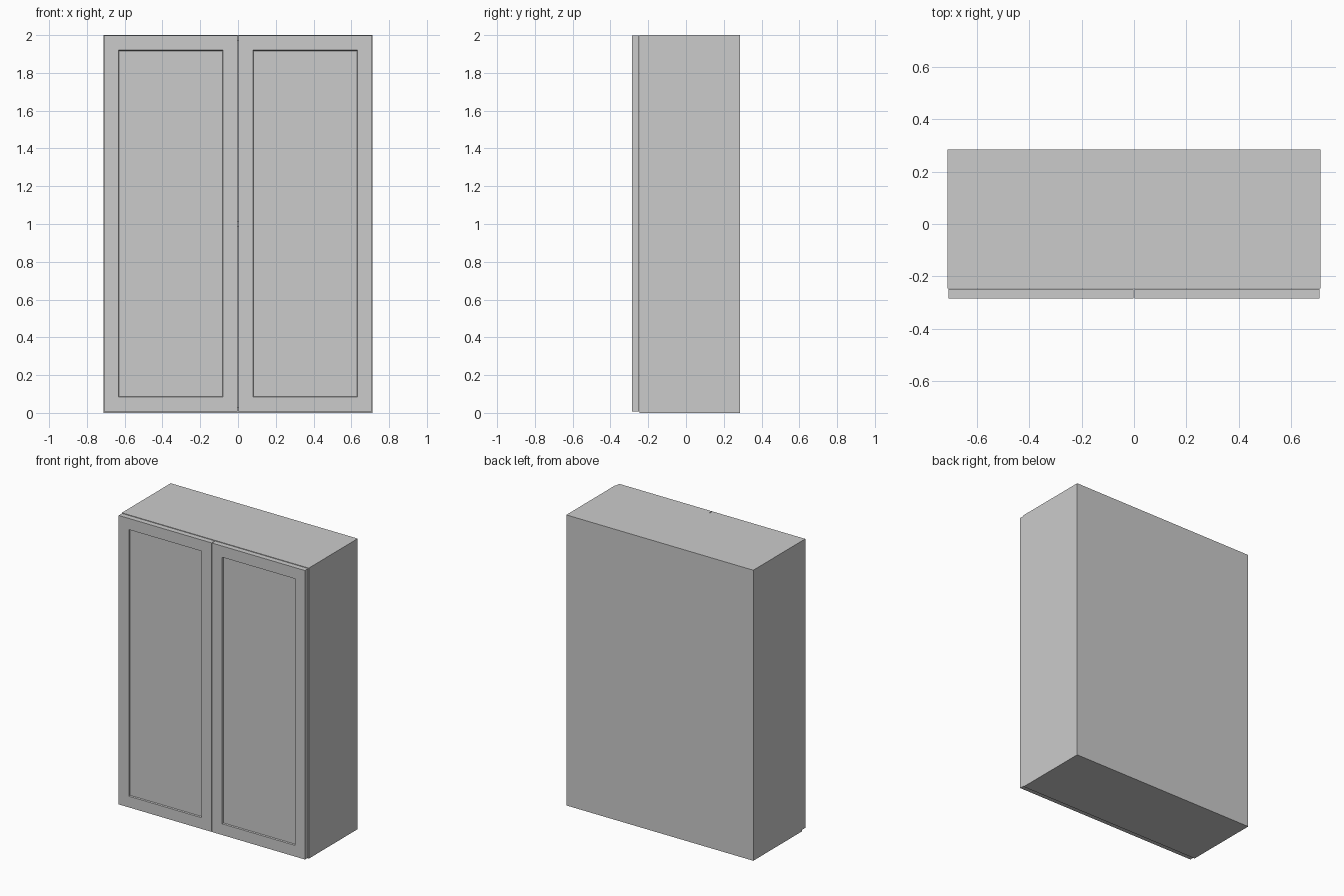
import bpy, bmesh

if "Cube" in bpy.data.objects:
    bpy.data.objects.remove(bpy.data.objects["Cube"])

X, YF, YB, H = 0.712, -0.247, 0.285, 2.0   # carcass half width, front, back, height
T = 0.031                                  # board thickness


def mesh_object(name, bm):
    me = bpy.data.meshes.new(name)
    bm.to_mesh(me)
    bm.free()
    ob = bpy.data.objects.new(name, me)
    bpy.context.collection.objects.link(ob)
    return ob


def box_bm(lo, hi):
    bm = bmesh.new()
    bmesh.ops.create_cube(bm, size=1)
    for v in bm.verts:
        v.co = [(a + b) / 2 + c * (b - a) for a, b, c in zip(lo, hi, v.co)]
    return bm


def board(name, lo, hi):
    return mesh_object(name, box_bm(lo, hi))


def door(name, x0, x1):
    # Slab with a recessed centre panel on the front face
    bm = box_bm((x0, -0.285, 0.008), (x1, -0.249, 1.997))
    bm.normal_update()
    front = min(bm.faces, key=lambda f: f.calc_center_median().y)
    bmesh.ops.inset_region(bm, faces=[front], thickness=0.109)
    bmesh.ops.inset_region(bm, faces=[front], thickness=0.004)
    bmesh.ops.translate(bm, verts=front.verts, vec=(0, 0.01, 0))
    return mesh_object(name, bm)


# Carcass sides
board("left_side", (-X, YF, 0), (-X + T, YB, H))
board("right_side", (X - T, YF, 0), (X, YB, H))

# Back panel, full height between the sides
inner = X - T
back_front = YB - 0.02
board("back_panel", (-inner, back_front, 0), (inner, YB, H))

# Bottom, middle shelf and top
for name, z in (("bottom_panel", 0), ("shelf", 0.985), ("top_panel", H - T)):
    board(name, (-inner, YF, z), (inner, back_front, z + T))

# Pair of framed doors
door("left_door", -0.709, -0.002)
door("right_door", 0.002, 0.709)
